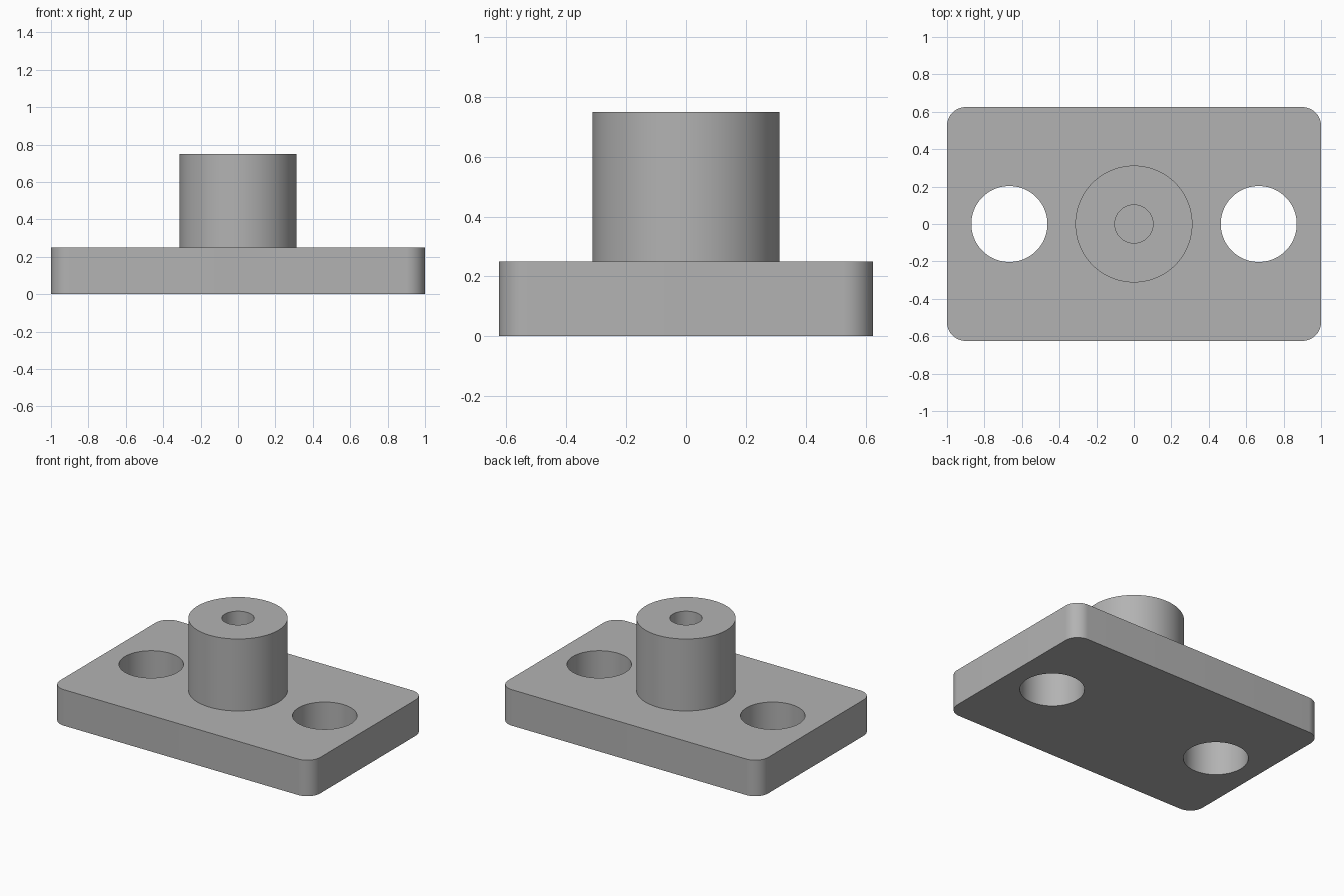
import bpy
import bmesh
import math
from mathutils import Vector

SEGMENTS = 96
PLATE_SIZE = Vector((2.0, 1.25, 0.25))
CORNER_RADIUS = 0.1
HOLE_X, HOLE_RADIUS = 0.667, 0.203
BOSS_RADIUS, BORE_RADIUS, BOSS_TOP = 0.3125, 0.102, 0.75

default_cube = bpy.data.objects.get("Cube")
if default_cube:
    bpy.data.objects.remove(default_cube)

grey = bpy.data.materials.new("plain grey")
grey.use_nodes = True
colour = (0.45, 0.45, 0.45, 1)
grey.diffuse_color = colour
grey.node_tree.nodes["Principled BSDF"].inputs["Base Color"].default_value = colour


def add_object(name, bm):
    mesh = bpy.data.meshes.new(name)
    bmesh.ops.recalc_face_normals(bm, faces=bm.faces)
    bm.to_mesh(mesh)
    bm.free()
    mesh.materials.append(grey)
    obj = bpy.data.objects.new(name, mesh)
    bpy.context.collection.objects.link(obj)
    return obj


def activate(obj):
    bpy.ops.object.select_all(action="DESELECT")
    obj.select_set(True)
    bpy.context.view_layer.objects.active = obj


def smooth(obj):
    activate(obj)
    bpy.ops.object.shade_smooth_by_angle(angle=math.radians(30))


# Base plate with rounded vertical corners
bm = bmesh.new()
bmesh.ops.create_cube(bm, size=1)
bmesh.ops.scale(bm, vec=PLATE_SIZE, verts=bm.verts)
bmesh.ops.translate(bm, vec=(0, 0, PLATE_SIZE.z / 2), verts=bm.verts)
uprights = [e for e in bm.edges
            if abs(e.verts[0].co.z - e.verts[1].co.z) > PLATE_SIZE.z / 2]
bmesh.ops.bevel(bm, geom=uprights, offset=CORNER_RADIUS, segments=16,
                profile=0.5, affect="EDGES")
plate = add_object("base_plate", bm)

# Through holes on both sides of the boss
for side, x in (("left", HOLE_X), ("right", -HOLE_X)):
    bm = bmesh.new()
    bmesh.ops.create_cone(bm, cap_ends=True, segments=SEGMENTS,
                          radius1=HOLE_RADIUS, radius2=HOLE_RADIUS, depth=1)
    bmesh.ops.translate(bm, vec=(x, 0, 0), verts=bm.verts)
    cutter = add_object(side + "_hole_cutter", bm)
    cutter.hide_render = True
    cut = plate.modifiers.new(side + " hole", "BOOLEAN")
    cut.operation, cut.solver, cut.object = "DIFFERENCE", "EXACT", cutter
    activate(plate)
    bpy.ops.object.modifier_apply(modifier=cut.name)
    bpy.data.objects.remove(cutter)
smooth(plate)

# Central boss with a blind bore that ends on the plate
bm = bmesh.new()
profile = [(BOSS_RADIUS, PLATE_SIZE.z), (BOSS_RADIUS, BOSS_TOP),
           (BORE_RADIUS, BOSS_TOP), (BORE_RADIUS, PLATE_SIZE.z)]
verts = [bm.verts.new((r, 0, z)) for r, z in profile]
edges = [bm.edges.new(pair) for pair in zip(verts, verts[1:])]
bmesh.ops.spin(bm, geom=verts + edges, cent=(0, 0, 0), axis=(0, 0, 1),
               angle=math.tau, steps=SEGMENTS, use_merge=True)
bmesh.ops.remove_doubles(bm, verts=bm.verts, dist=0.0001)
smooth(add_object("boss", bm))
